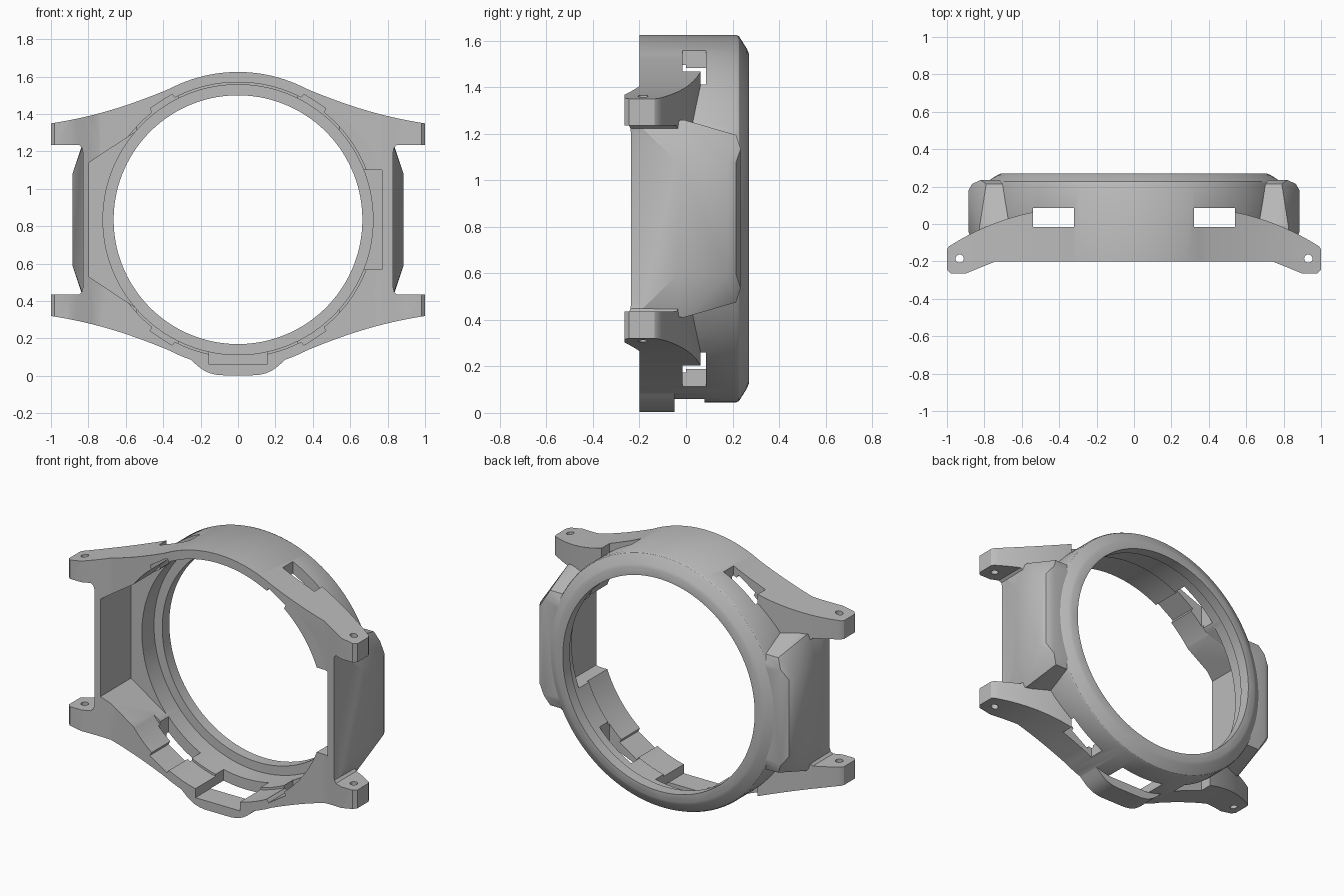
import bpy, bmesh, math
from mathutils import Vector
from mathutils.geometry import interpolate_bezier

if "Cube" in bpy.data.objects:
    bpy.data.objects.remove(bpy.data.objects["Cube"])

CZ = 0.835          # height of the bore axis
R = 0.79            # outer radius of the bezel ring
FRONT = -0.2

grey = bpy.data.materials.new("case_grey")
grey.use_nodes = True
grey.diffuse_color = (0.5, 0.5, 0.5, 1)
grey.node_tree.nodes["Principled BSDF"].inputs["Base Color"].default_value = (0.5, 0.5, 0.5, 1)


def finish(name, bm):
    bmesh.ops.recalc_face_normals(bm, faces=bm.faces)
    mesh = bpy.data.meshes.new(name)
    bm.to_mesh(mesh)
    bm.free()
    mesh.materials.append(grey)
    ob = bpy.data.objects.new(name, mesh)
    bpy.context.collection.objects.link(ob)
    return ob


def stack(name, rings):
    """Solid made of matching rings of points, capped at both ends."""
    bm = bmesh.new()
    loops = [[bm.verts.new(p) for p in ring] for ring in rings]
    n = len(loops[0])
    for a, b in zip(loops, loops[1:]):
        for i in range(n):
            j = (i + 1) % n
            bm.faces.new((a[i], a[j], b[j], b[i]))
    bm.faces.new(loops[0])
    bm.faces.new(loops[-1])
    return finish(name, bm)


def prism_y(name, pts, y0, y1):
    return stack(name, [[(x, y, z) for x, z in pts] for y in (y0, y1)])


def prism_z(name, pts, z0, z1):
    return stack(name, [[(x, y, z) for x, y in pts] for z in (z0, z1)])


def lathe(name, profile, cx=0, n=128):
    angles = [math.tau * (i + 0.5) / n for i in range(n)]
    return stack(name, [[(cx + r * math.cos(a), y, CZ + r * math.sin(a)) for a in angles]
                        for y, r in profile])


def box(name, x0, x1, y0, y1, z0, z1):
    return prism_z(name, [(x0, y0), (x1, y0), (x1, y1), (x0, y1)], z0, z1)


def hull(name, pts):
    bm = bmesh.new()
    for p in pts:
        bm.verts.new(p)
    out = bmesh.ops.convex_hull(bm, input=bm.verts)
    loose = [v for v in bm.verts if not v.link_faces]
    bmesh.ops.delete(bm, geom=loose, context='VERTS')
    bmesh.ops.dissolve_limit(bm, angle_limit=0.01, verts=bm.verts, edges=bm.edges)
    return finish(name, bm)


def combine(target, other, op):
    mod = target.modifiers.new("join", 'BOOLEAN')
    mod.operation, mod.object, mod.solver = op, other, 'EXACT'
    deps = bpy.context.evaluated_depsgraph_get()
    mesh = bpy.data.meshes.new_from_object(target.evaluated_get(deps))
    target.modifiers.clear()
    target.data = mesh
    bpy.data.objects.remove(other)


def bezier(*pts, n=20):
    return [tuple(v)[:2] for v in interpolate_bezier(*[Vector(p) for p in pts], n)]


def mirror_x(pts):
    return pts + [(-x, y) for x, y in reversed(pts)]


# Flared body with four lugs: face outline crossed with the lug side profile
top = bezier((0.25, 1.584), (0.48, 1.485), (0.7, 1.395), (1.0, 1.35))
top += [(1.0, 1.235), (0.85, 1.235), (0.835, 1.222), (0.83, 1.2)]
half = top + [(x, 2 * CZ - z) for x, z in reversed(top)]
case = prism_y("watch_case", mirror_x(half), -0.4, 0.3)
arch = bezier((0.42, 0.08), (0.65, 0.06), (0.85, -0.03), (0.99, -0.12))
arch += [(1.01, -0.15), (1.01, -0.235), (0.98, -0.265), (0.9, -0.265), (0.74, FRONT)]
combine(case, prism_z("lug_profile", mirror_x(arch), -0.5, 2.5), 'INTERSECT')

# Side guards
for side in (1, -1):
    pts = []
    for x, y, h in [(0.885, -0.04, 0.245), (0.885, 0.18, 0.245), (0.865, 0.215, 0.24),
                    (0.83, FRONT, 0.4), (0.825, -0.01, 0.425), (0.79, 0.215, 0.36),
                    (0.82, 0.235, 0.3), (0.67, -0.01, 0.425), (0.7, 0.215, 0.36),
                    (0.6, FRONT, 0.4), (0.6, 0.235, 0.3)]:
        pts += [(side * x, y, CZ + h), (side * x, y, CZ - h)]
    combine(case, hull("side_guard", pts), 'UNION')

# Bezel ring and the chin below it
ring = [(FRONT, R), (0.215, R), (0.228, 0.784), (0.262, 0.73), (0.27, 0.71)]
combine(case, lathe("bezel_ring", ring), 'UNION')
chin = [(0.36, 0.3)] + bezier((0.36, 0.165), (0.22, 0.09), (0.22, 0.003), (0.07, 0.003))
combine(case, prism_y("chin", mirror_x(chin), FRONT, -0.05), 'UNION')

# Stepped bore
bore = [(-0.5, 0.735), (0.0, 0.735), (0.0001, 0.722), (0.2, 0.722), (0.2001, 0.665), (0.5, 0.665)]
combine(case, lathe("bore", bore), 'DIFFERENCE')

# Inner side recesses
pocket = [(-0.5, 1.335), (-0.57, 1.29), (-0.797, 1.14), (-0.797, 0.53), (-0.57, 0.38), (-0.5, 0.335)]
combine(case, prism_y("wide_pocket", pocket, -0.5, 0.08), 'DIFFERENCE')
combine(case, box("side_pocket", 0.5, 0.77, -0.5, 0.1, 0.57, 1.1), 'DIFFERENCE')

# Chin recess and window
combine(case, box("chin_recess", -0.155, 0.155, -0.5, 0.08, 0.06, 0.3), 'DIFFERENCE')
combine(case, box("chin_window", -0.155, 0.155, -0.05, 0.08, -0.2, 0.3), 'DIFFERENCE')

# Slots, latch notches and lug holes
for side in (1, -1):
    x0, x1 = sorted((side * 0.32, side * 0.54))
    for z0, z1 in ((-0.1, 0.45), (1.22, 1.8)):
        combine(case, box("strap_slot", x0, x1, -0.015, 0.085, z0, z1), 'DIFFERENCE')
    for up in (1, -1):
        a = math.radians(57)
        u = Vector((side * math.cos(a), up * math.sin(a)))
        t = Vector((-u.y, u.x))
        notch = [u * r + t * s + Vector((0, CZ)) for r, s in
                 ((0.65, -0.08), (0.755, -0.07), (0.755, 0.07), (0.65, 0.08))]
        combine(case, prism_y("latch_notch", notch, -0.5, -0.01), 'DIFFERENCE')
    hole = [(side * 0.932 + 0.022 * math.cos(i * math.tau / 24),
             -0.185 + 0.022 * math.sin(i * math.tau / 24)) for i in range(24)]
    combine(case, prism_z("pin_hole", hole, -0.5, 2.5), 'DIFFERENCE')

# Trim lug tips to the full width and shade
combine(case, box("width_limit", -1, 1, -1, 1, -1, 3), 'INTERSECT')
bpy.ops.object.select_all(action='DESELECT')
case.select_set(True)
bpy.context.view_layer.objects.active = case
bpy.ops.object.shade_smooth_by_angle(angle=math.radians(25))
